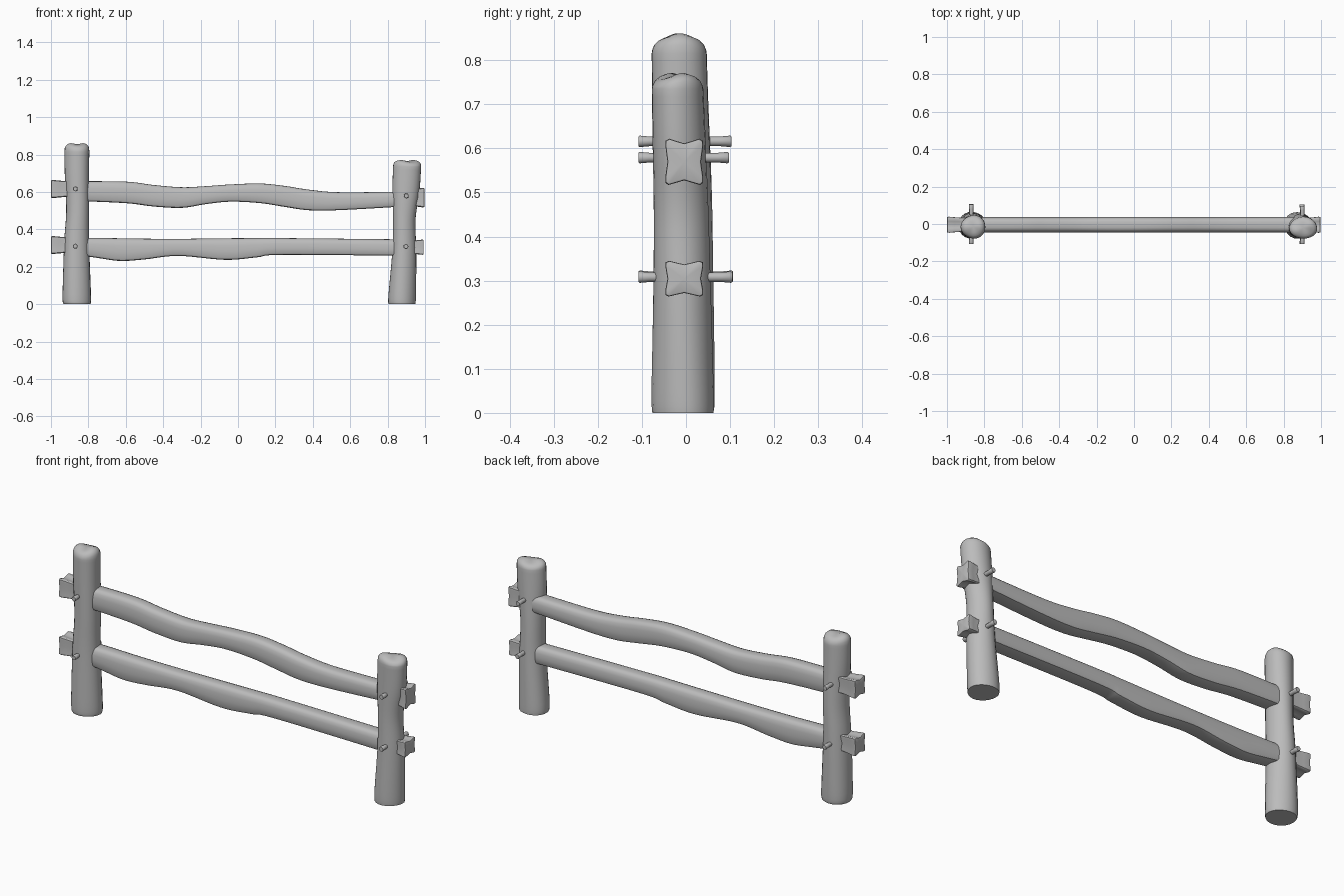
import bpy, bmesh, math, random
from mathutils import Vector

random.seed(4)
if "Cube" in bpy.data.objects:
    bpy.data.objects.remove(bpy.data.objects["Cube"])

grey = bpy.data.materials.new("plain grey")
grey.use_nodes = True
grey.diffuse_color = (0.5, 0.5, 0.5, 1)
grey.node_tree.nodes["Principled BSDF"].inputs["Base Color"].default_value = (0.5, 0.5, 0.5, 1)


def loft(name, rings, angle=40):
    """Skin a list of equal-length point rings and cap both ends."""
    bm = bmesh.new()
    rows = [[bm.verts.new(p) for p in ring] for ring in rings]
    n = len(rows[0])
    for a, b in zip(rows, rows[1:]):
        for i in range(n):
            j = (i + 1) % n
            bm.faces.new((a[i], a[j], b[j], b[i]))
    for row in (rows[0], rows[-1]):
        centre = sum((v.co for v in row), Vector()) / n
        hub = bm.verts.new(centre)
        for i in range(n):
            bm.faces.new((row[i], row[(i + 1) % n], hub))
    bmesh.ops.recalc_face_normals(bm, faces=bm.faces)
    mesh = bpy.data.meshes.new(name)
    bm.to_mesh(mesh)
    bm.free()
    mesh.materials.append(grey)
    obj = bpy.data.objects.new(name, mesh)
    bpy.context.collection.objects.link(obj)
    bpy.ops.object.select_all(action="DESELECT")
    obj.select_set(True)
    bpy.context.view_layer.objects.active = obj
    bpy.ops.object.shade_smooth_by_angle(angle=math.radians(angle))
    return obj


def smooth(keys, steps):
    """Catmull-Rom interpolation through a few key tuples."""
    keys = [Vector(k) for k in keys]
    pts = [keys[0]] + keys + [keys[-1]]
    out = []
    for a, b, c, d in zip(pts, pts[1:], pts[2:], pts[3:]):
        for s in range(steps):
            t = s / steps
            out.append(b + (c - a) * t / 2 + (a * 2 - b * 5 + c * 4 - d) * t * t / 2
                       + (b * 3 - a - c * 3 + d) * t ** 3 / 2)
    return out + [keys[-1]]


def post(name, keys, top):
    """Round log; keys are (z, left x, right x, front y, back y)."""
    n, rings = 24, []
    phase = random.uniform(0, 6)
    sections = [(k, 1) for k in smooth(keys, 5)]
    last = Vector(keys[-1])
    for rise, shrink in ((0.35, 0.98), (0.65, 0.9), (0.88, 0.75), (1, 0.5)):
        k = last.copy()
        k[0] += (top - last[0]) * rise
        sections.append((k, shrink))
    for (z, x0, x1, y0, y1), shrink in sections:
        ring = []
        for i in range(n):
            a = math.tau * i / n
            r = shrink * (1 + 0.025 * math.sin(3 * a + phase + z * 4))
            lift = 0.006 * math.sin(2 * a + phase) if shrink < 1 else 0
            ring.append(((x0 + x1) / 2 + (x1 - x0) / 2 * r * math.cos(a),
                         (y0 + y1) / 2 + (y1 - y0) / 2 * r * math.sin(a), z + lift))
        rings.append(ring)
    loft(name, rings)


post("right_post", [(0, -0.935, -0.79, -0.075, 0.062), (0.05, -0.94, -0.788, -0.078, 0.065),
                    (0.33, -0.93, -0.797, -0.075, 0.06), (0.5, -0.918, -0.796, -0.075, 0.057),
                    (0.7, -0.925, -0.795, -0.077, 0.05), (0.815, -0.926, -0.793, -0.078, 0.047)], 0.855)
post("left_post", [(0, 0.803, 0.948, -0.075, 0.064), (0.05, 0.803, 0.95, -0.077, 0.064),
                   (0.28, 0.823, 0.952, -0.074, 0.056), (0.45, 0.828, 0.948, -0.074, 0.05),
                   (0.6, 0.825, 0.97, -0.077, 0.044), (0.735, 0.83, 0.98, -0.079, 0.038)], 0.765)

# Half of each cross-section as (y, height share); the other half is mirrored
RAIL = [(0, 1), (0.016, 0.99), (0.028, 0.95), (0.036, 0.84), (0.041, 0.66),
        (0.042, 0.4), (0.041, 0.12), (0.036, 0.03), (0.026, 0)]
TENON = [(0, 0.9), (0.018, 0.95), (0.034, 1), (0.042, 0.96), (0.043, 0.86), (0.038, 0.5),
         (0.043, 0.16), (0.043, 0.05), (0.036, 0), (0.018, 0.05), (0, 0.1)]


def section(half, x, low, high, scale=1):
    full = half + [(-y, h) for y, h in reversed(half) if y > 0]
    mid, size = (low + high) / 2, (high - low) * scale
    return [(x, y * scale - 0.004, mid + (h - 0.5) * size) for y, h in full]


def rail(name, keys):
    """Wavy beam; keys are (x, bottom z, top z)."""
    loft(name, [section(RAIL, *k) for k in smooth(keys, 6)])


def tenon(name, inner, outer, low, high):
    """Notched rail end that sticks out beyond a post, flaring slightly."""
    d = outer - inner
    steps = ((0, 0.88), (0.5, 0.88), (0.72, 0.94), (0.92, 1), (0.985, 0.97), (1, 0.88))
    loft(name, [section(TENON, inner + d * t, low, high, s) for t, s in steps], 50)


rail("upper_rail", [(-0.87, 0.552, 0.657), (-0.6, 0.54, 0.655), (-0.45, 0.522, 0.637),
                    (-0.3, 0.515, 0.625), (-0.17, 0.535, 0.631), (-0.04, 0.548, 0.64),
                    (0.12, 0.54, 0.645), (0.25, 0.52, 0.632), (0.38, 0.502, 0.612),
                    (0.55, 0.503, 0.598), (0.9, 0.523, 0.602)])
rail("lower_rail", [(-0.87, 0.265, 0.354), (-0.75, 0.247, 0.354), (-0.63, 0.231, 0.352),
                    (-0.5, 0.239, 0.35), (-0.32, 0.258, 0.349), (-0.07, 0.237, 0.352),
                    (0.1, 0.25, 0.353), (0.24, 0.264, 0.353), (0.9, 0.258, 0.346)])
tenon("upper_right_tenon", -0.86, -1.0, 0.567, 0.664)
tenon("lower_right_tenon", -0.86, -1.0, 0.268, 0.364)
tenon("upper_left_tenon", 0.89, 0.997, 0.517, 0.622)
tenon("lower_left_tenon", 0.89, 0.993, 0.264, 0.345)

# Pegs driven through the posts from front to back
for name, x, z, back in (("upper_right_peg", -0.87, 0.616, 0.103), ("lower_right_peg", -0.87, 0.31, 0.107),
                         ("upper_left_peg", 0.9, 0.579, 0.097), ("lower_left_peg", 0.898, 0.308, 0.105)):
    front = -0.108
    rings = []
    for y, r in ((front, 0.011), (front + 0.003, 0.013), (front + 0.025, 0.011),
                 (back - 0.025, 0.011), (back - 0.003, 0.013), (back, 0.011)):
        rings.append([(x + r * math.cos(math.tau * i / 12), y, z + r * math.sin(math.tau * i / 12))
                      for i in range(12)])
    loft(name, rings)
